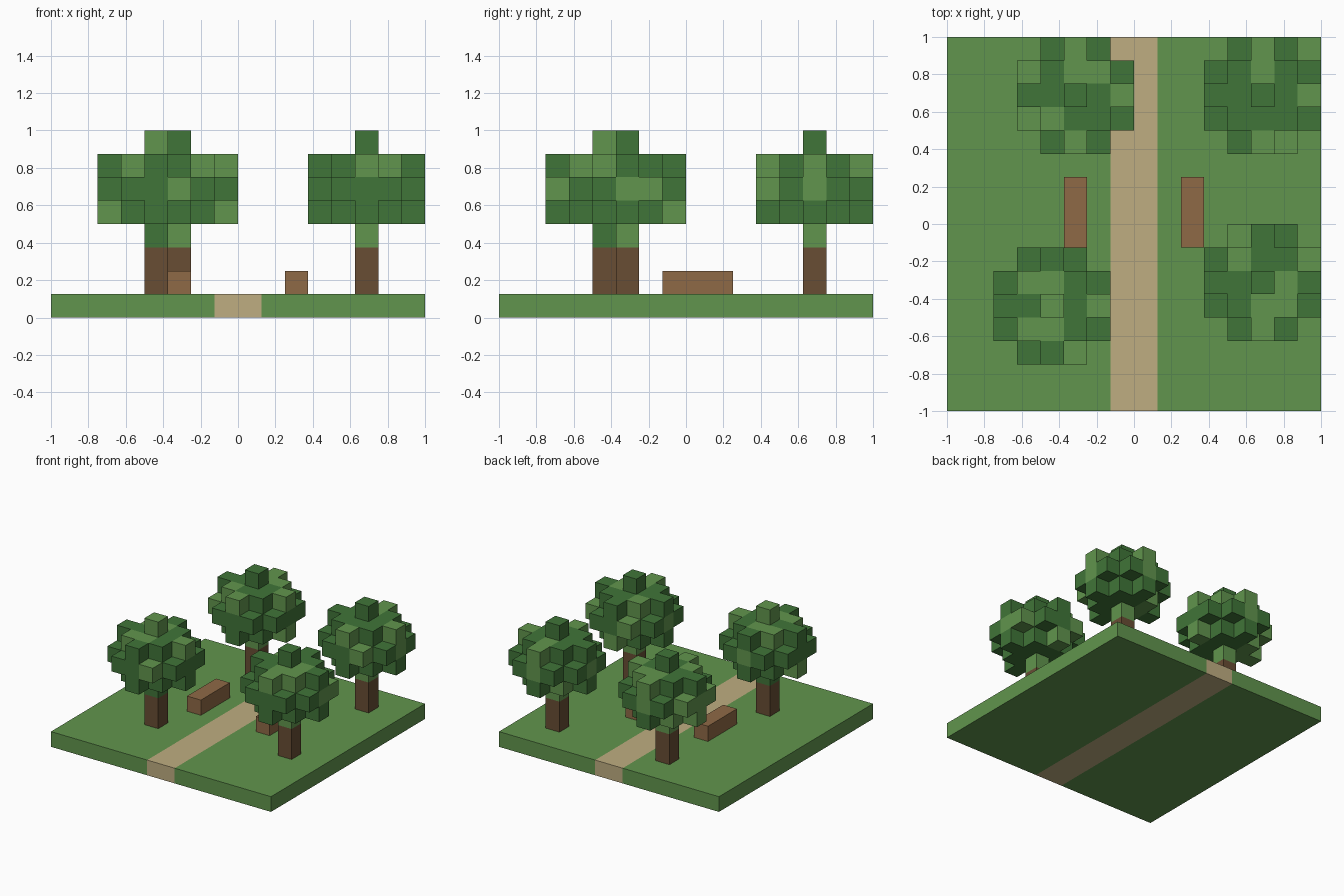
import bpy, bmesh, random
from mathutils import Vector

cube = bpy.data.objects.get("Cube")
if cube:
    bpy.data.objects.remove(cube, do_unlink=True)

random.seed(4)
U = 0.125  # block size


def material(name, rgb):
    m = bpy.data.materials.new(name)
    m.use_nodes = True
    m.diffuse_color = (*rgb, 1)
    bsdf = next(n for n in m.node_tree.nodes if n.type == 'BSDF_PRINCIPLED')
    bsdf.inputs["Base Color"].default_value = (*rgb, 1)
    return m


GREEN = material("grass_green", (0.12, 0.30, 0.075))
DARK = material("dark_leaf_green", (0.051, 0.178, 0.040))
SAND = material("path_sand", (0.52, 0.42, 0.22))
BARK = material("bark_brown", (0.138, 0.074, 0.034))
WOOD = material("bench_wood", (0.275, 0.144, 0.061))


def add_object(name, bm, mats):
    mesh = bpy.data.meshes.new(name)
    bm.to_mesh(mesh)
    bm.free()
    for m in mats:
        mesh.materials.append(m)
    obj = bpy.data.objects.new(name, mesh)
    bpy.context.collection.objects.link(obj)
    return obj


def box(name, lo, hi, mat):
    lo, hi = Vector(lo), Vector(hi)
    bm = bmesh.new()
    bmesh.ops.create_cube(bm, size=1)
    for v in bm.verts:
        v.co = (lo + hi) / 2 + v.co * (hi - lo)
    return add_object(name, bm, [mat])


def in_crown(x, y, z):
    return x * x + y * y + 1.3 * z * z <= 5.5


def leaf_colors(crown, base, lights):
    """Colour index per block: 0 dark, 1 light. The top pattern runs back to front."""
    span = range(-2, 3)
    colors = {}
    for x in span:
        for y in span:
            column = [z for z in span if in_crown(x, y, z)]
            for z in column:
                if z == max(column):
                    light = crown[2 - y][x + 2] == "L"
                elif z == -2:
                    light = base == "L"
                else:
                    light = x < y and random.random() < 0.42
                colors[x, y, z] = int(light or (x, y, z) in lights)
    return colors


def foliage(name, center, colors):
    """Joined leaf blocks with only their outer faces."""
    bm = bmesh.new()
    for cell, color in colors.items():
        for axis in range(3):
            for sign in (-1, 1):
                near = list(cell)
                near[axis] += sign
                if tuple(near) in colors:
                    continue
                n, u, v = Vector(), Vector(), Vector()
                n[axis] = sign
                u[(axis + 1) % 3] = sign
                v[(axis + 2) % 3] = 1
                mid = Vector(cell) + n / 2
                corners = [(-1, -1), (1, -1), (1, 1), (-1, 1)]
                face = bm.faces.new([bm.verts.new(center + (mid + u * a / 2 + v * b / 2) * U)
                                     for a, b in corners])
                face.material_index = color
    bmesh.ops.remove_doubles(bm, verts=bm.verts, dist=U / 100)
    return add_object(name, bm, [DARK, GREEN])


def tree(name, x, y, crown, base, lights):
    box(name + "_trunk", (x - U / 2, y - U / 2, U), (x + U / 2, y + U / 2, 3 * U), BARK)
    foliage(name + "_foliage", Vector((x, y, 5.5 * U)), leaf_colors(crown.split(), base, lights))


# Ground with a path through the middle
box("grass_right", (-1, -1, 0), (-U, 1, U), GREEN)
box("path", (-U, -1, 0), (U, 1, U), SAND)
box("grass_left", (U, -1, 0), (1, 1, U), GREEN)

# Benches either side of the path
for side, x in (("right", -2.5 * U), ("left", 2.5 * U)):
    box("bench_" + side, (x - U / 2, -U, U), (x + U / 2, 2 * U, 2 * U), WOOD)

# Trees: a leaf pattern seen from above, the bottom leaf, and light blocks lower down
tree("back_right_tree", -2.5 * U, 5.5 * U,
     ".DLD. LDLLD DDDDL LLDDD .DLD.", "L", {(2, 0, -1)})
tree("back_left_tree", 5.5 * U, 5.5 * U,
     ".DLD. DDLDD DDDDL DDDDD .DLL.", "L", {(2, 0, 0)})
tree("front_right_tree", -3.5 * U, -3.5 * U,
     ".DDD. DLLDD DDLDL DLLDD .DDL.", "D", set())
tree("front_left_tree", 5.5 * U, -2.5 * U,
     ".LDD. DLDDL DDDLD DDLLD .DLD.", "L", {(2, 0, 0), (0, 2, -1)})
